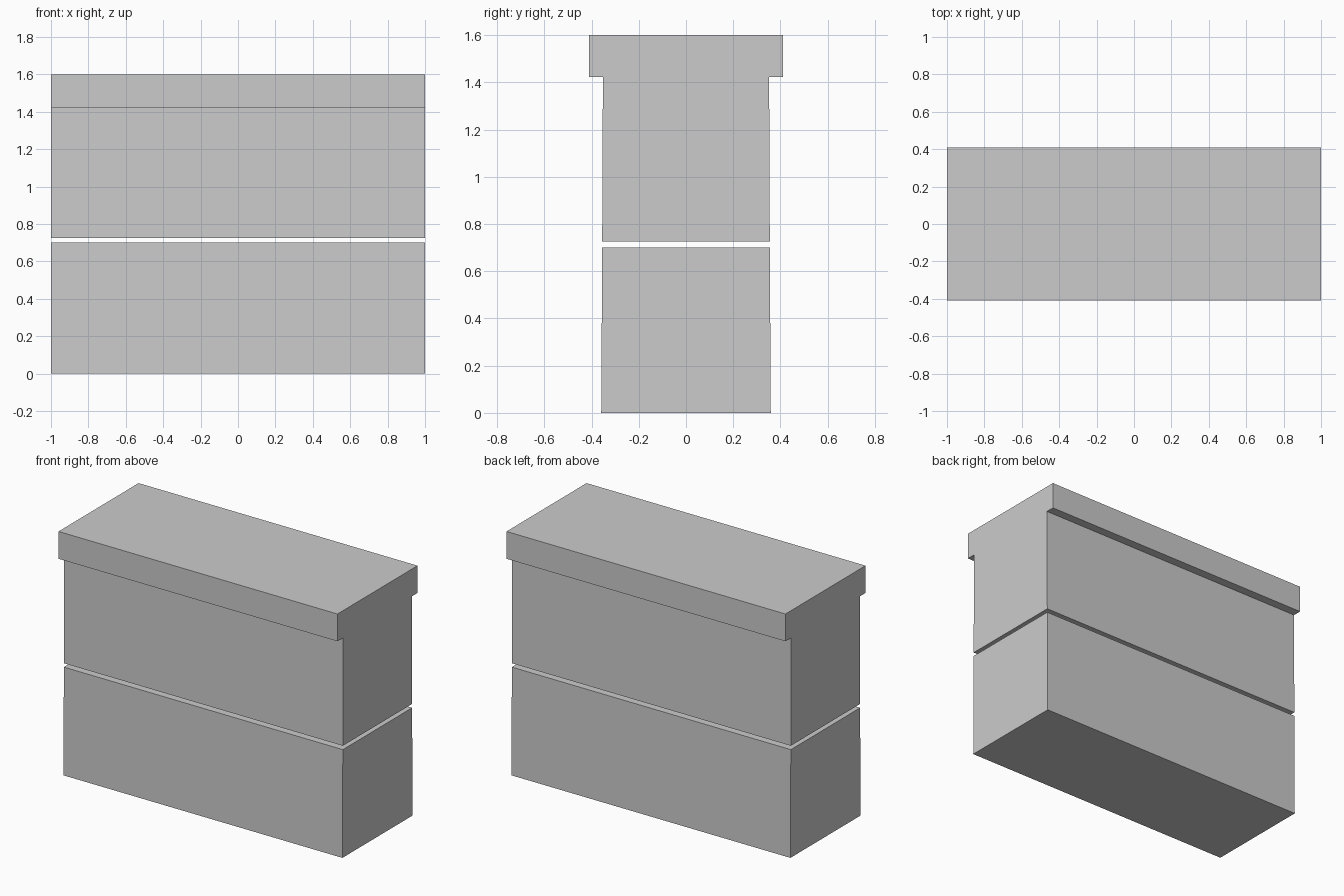
import bpy
import bmesh

if "Cube" in bpy.data.objects:
    bpy.data.objects.remove(bpy.data.objects["Cube"])

LENGTH = 2.0


def extrude_profile(name, half):
    """Mirror a half profile of (y, z) points and extrude it along x."""
    profile = half + [(-y, z) for y, z in reversed(half)]
    bm = bmesh.new()
    face = bm.faces.new([bm.verts.new((-LENGTH / 2, y, z)) for y, z in profile])
    result = bmesh.ops.extrude_face_region(bm, geom=[face])
    moved = [g for g in result["geom"] if isinstance(g, bmesh.types.BMVert)]
    bmesh.ops.translate(bm, verts=moved, vec=(LENGTH, 0, 0))
    bmesh.ops.recalc_face_normals(bm, faces=bm.faces)
    mesh = bpy.data.meshes.new(name)
    bm.to_mesh(mesh)
    bm.free()
    obj = bpy.data.objects.new(name, mesh)
    bpy.context.collection.objects.link(obj)
    return obj


# Lower wall block, very slightly tapered
extrude_profile("lower_block", [(0.359, 0.0), (0.355, 0.70)])

# Upper wall block with an overhanging cap along both long sides
extrude_profile("upper_block_with_cap", [
    (0.355, 0.725), (0.352, 1.423), (0.41, 1.423), (0.41, 1.60)])
